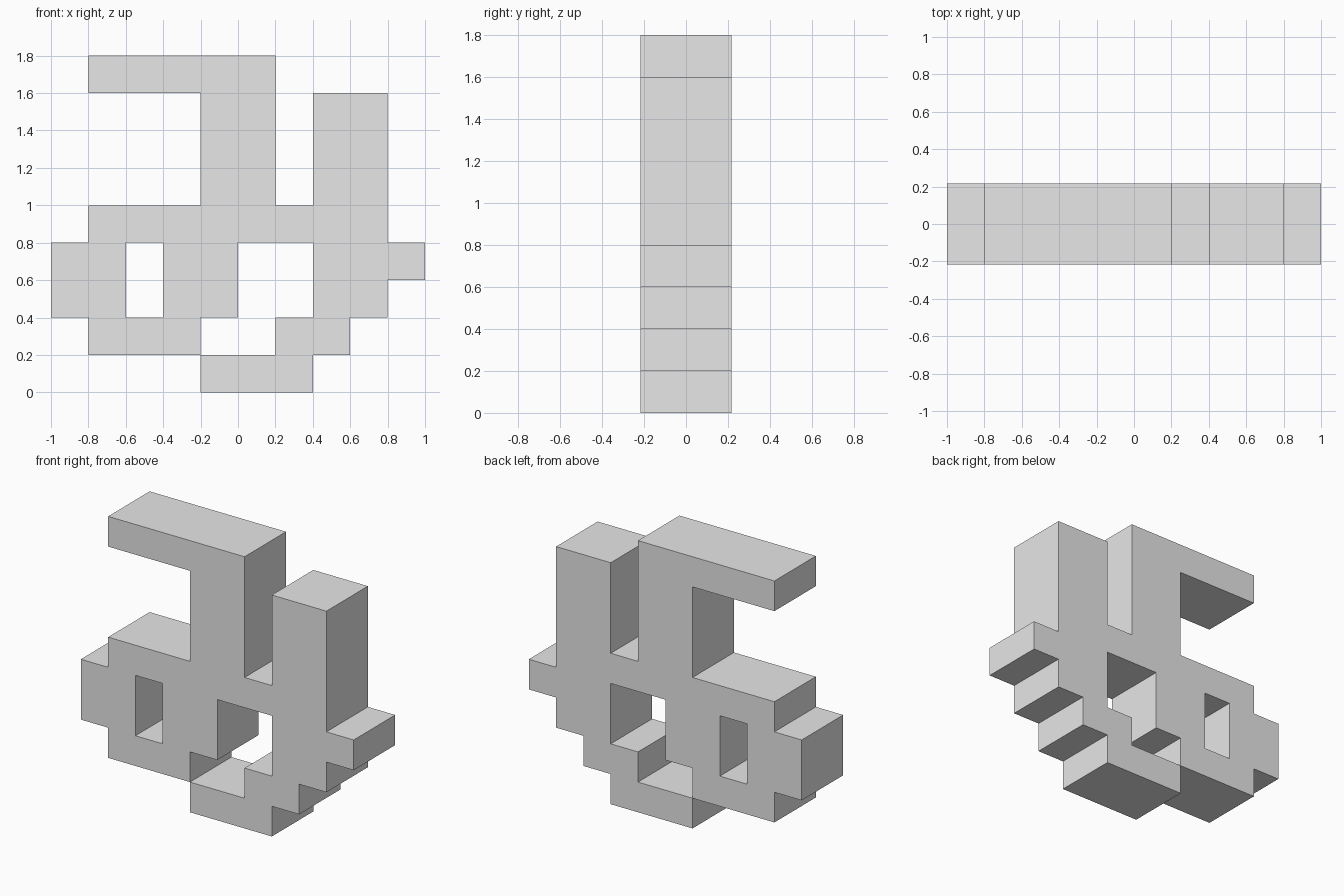
import bpy
import bmesh
import math
from mathutils import Vector

cube = bpy.data.objects.get("Cube")
if cube:
    bpy.data.objects.remove(cube, do_unlink=True)

# Silhouette on a square grid, listed from the top row down
ROWS = [
    ".#####....",
    "....##.##.",
    "....##.##.",
    "....##.##.",
    ".########.",
    "##.##..###",
    "##.##..##.",
    ".###..##..",
    "....###...",
]
CELL = 0.2
HALF_DEPTH = 0.217

filled = {(col, len(ROWS) - 1 - r)
          for r, row in enumerate(ROWS)
          for col, mark in enumerate(row) if mark == "#"}

# Single neutral material
grey = bpy.data.materials.new("light_grey")
grey.use_nodes = True
colour = (0.8, 0.8, 0.8, 1)
grey.diffuse_color = colour
grey.node_tree.nodes["Principled BSDF"].inputs["Base Color"].default_value = colour

bm = bmesh.new()


def point(corner, y):
    return bm.verts.new(Vector((corner[0] * CELL - 1, y, corner[1] * CELL)))


# Front and back faces for each cell, side walls only along the outline
for i, j in filled:
    ring = [(i, j), (i + 1, j), (i + 1, j + 1), (i, j + 1)]
    bm.faces.new([point(c, -HALF_DEPTH) for c in ring])
    bm.faces.new([point(c, HALF_DEPTH) for c in reversed(ring)])
    neighbours = [(i, j - 1), (i + 1, j), (i, j + 1), (i - 1, j)]
    for k, cell in enumerate(neighbours):
        if cell not in filled:
            a, b = ring[k], ring[(k + 1) % 4]
            bm.faces.new([point(b, -HALF_DEPTH), point(a, -HALF_DEPTH),
                          point(a, HALF_DEPTH), point(b, HALF_DEPTH)])

# Weld the cells and merge coplanar faces into clean flat panels
bmesh.ops.remove_doubles(bm, verts=bm.verts, dist=0.001)
bmesh.ops.dissolve_limit(bm, angle_limit=math.radians(1),
                         verts=bm.verts, edges=bm.edges)

mesh = bpy.data.meshes.new("stepped_emblem")
bm.to_mesh(mesh)
bm.free()
mesh.materials.append(grey)
emblem = bpy.data.objects.new("stepped_emblem", mesh)
bpy.context.collection.objects.link(emblem)
